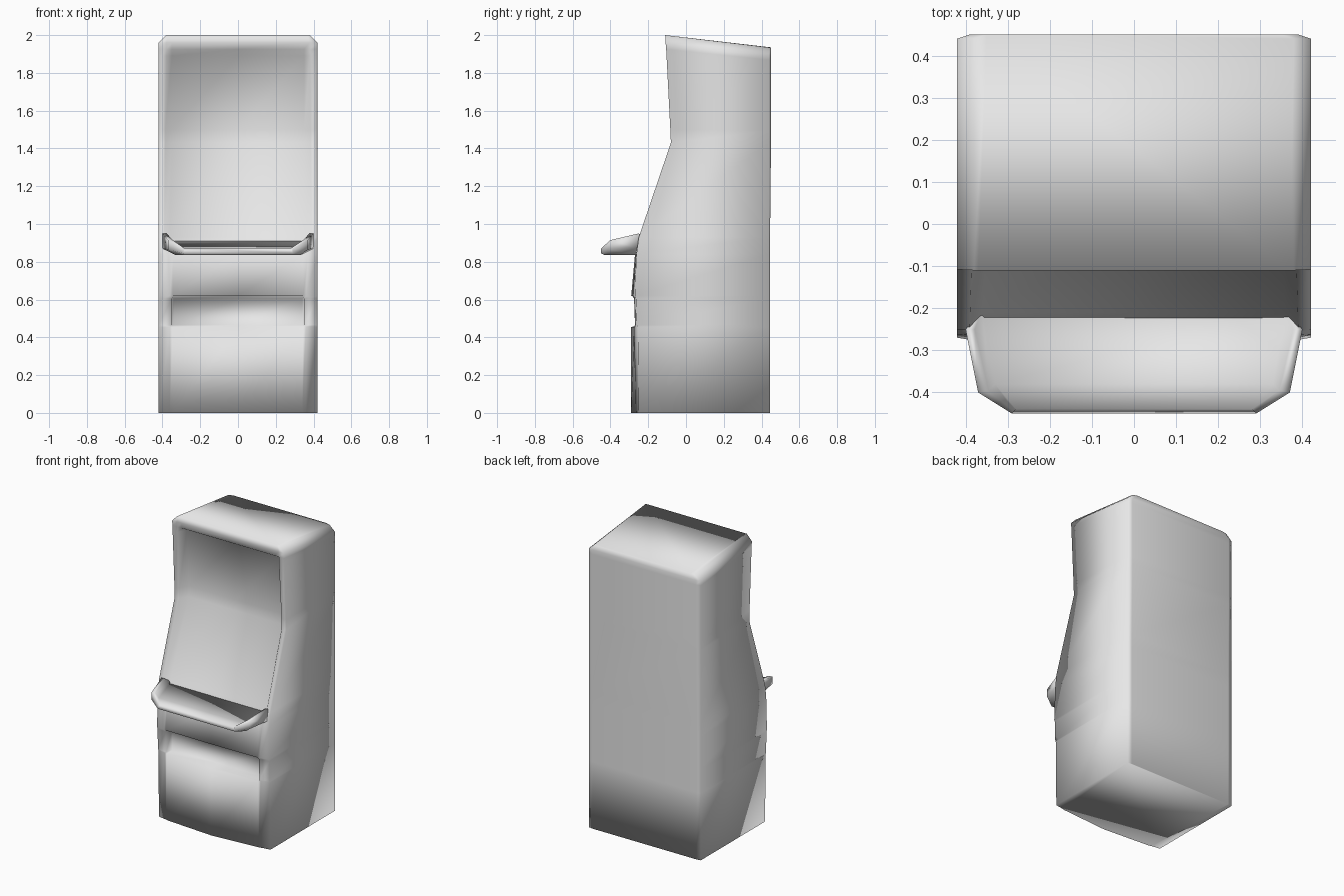
import bpy
import bmesh

if "Cube" in bpy.data.objects:
    bpy.data.objects.remove(bpy.data.objects["Cube"], do_unlink=True)

grey = bpy.data.materials.new("plain_grey")
grey.use_nodes = True
grey.diffuse_color = (0.8, 0.8, 0.8, 1)
grey.node_tree.nodes["Principled BSDF"].inputs["Base Color"].default_value = grey.diffuse_color


def mirrored_ring(half, middle=None):
    """Close a half outline across x = 0, with an optional point on the centre line."""
    other_half = [(-x, y, z) for x, y, z in reversed(half)]
    return ([middle] if middle else []) + half + other_half


def loft(name, rings):
    """Skin a stack of equal rings, cap both ends and shade smooth."""
    bm = bmesh.new()
    rows = [[bm.verts.new(point) for point in ring] for ring in rings]
    count = len(rows[0])
    for lower, upper in zip(rows, rows[1:]):
        for i in range(count):
            j = (i + 1) % count
            bm.faces.new((lower[i], lower[j], upper[j], upper[i]))
    bm.faces.new(rows[0])
    bm.faces.new(rows[-1])
    bmesh.ops.recalc_face_normals(bm, faces=bm.faces)
    for face in bm.faces:
        face.smooth = True
    mesh = bpy.data.meshes.new(name)
    bm.to_mesh(mesh)
    bm.free()
    mesh.materials.append(grey)
    obj = bpy.data.objects.new(name, mesh)
    bpy.context.collection.objects.link(obj)
    return obj


# Cabinet levels: height, side y, rim x, rim y, inner x, inner y, centre y
levels = [
    (0, -.25, .36, -.26, .34, -.265, -.29),          # floor
    (.455, -.255, .36, -.27, .345, -.275, -.29),     # slot lower lip
    (.465, -.26, .35, -.27, .34, -.22, -.22),        # slot floor
    (.605, -.265, .35, -.275, .34, -.22, -.22),      # slot ceiling
    (.62, -.27, .36, -.28, .345, -.285, -.29),       # slot upper lip
    (.84, -.262, .37, -.265, .345, -.265, -.27),     # under the deck
    (.93, -.25, .39, -.25, .36, -.21, -.21),         # screen foot
    (1.43, -.08, .385, -.08, .35, -.03, -.03),       # screen head
    (1.5, -.083, .385, -.083, .35, -.025, -.025),    # upper recess
    (1.89, -.103, .38, -.103, .35, -.05, -.05),      # recess ceiling
    (1.925, -.105, .38, -.105, .35, -.105, -.105),   # top frame
    (1.96, -.108, .38, -.108, .35, -.108, -.108),    # shoulder
    (2, -.11, .37, -.11, .34, -.11, -.11),           # crown
]


def cabinet_ring(level):
    z, side_y, rim_x, rim_y, inner_x, inner_y, centre_y = level
    crown = z == 2
    side_x = .38 if crown else .42
    back_z = z - .065 * max(0, (z - 1.43) / .57)   # roof slopes down to the rear
    half = [
        (inner_x, inner_y, z),
        (rim_x, rim_y, z),
        (side_x, side_y, z),
        (side_x, .44, back_z),
        (side_x - .03, .45 if z > 1.4 else .445, back_z),
    ]
    return mirrored_ring(half, (0, centre_y, z))


loft("cabinet_body", [cabinet_ring(level) for level in levels])

# Control deck sections: underside, outer foot, rail outside, rail inside, deck edge
sections = [
    [(.33, -.25, .835), (.4, -.25, .87), (.4, -.25, .95), (.378, -.25, .95), (.36, -.2, .915)],
    [(.33, -.39, .835), (.37, -.4, .865), (.37, -.4, .915), (.345, -.395, .915), (.33, -.38, .88)],
    [(.28, -.43, .835), (.29, -.45, .845), (.29, -.45, .87), (.285, -.445, .872), (.28, -.44, .872)],
]
loft("control_deck", [mirrored_ring(section) for section in sections])
